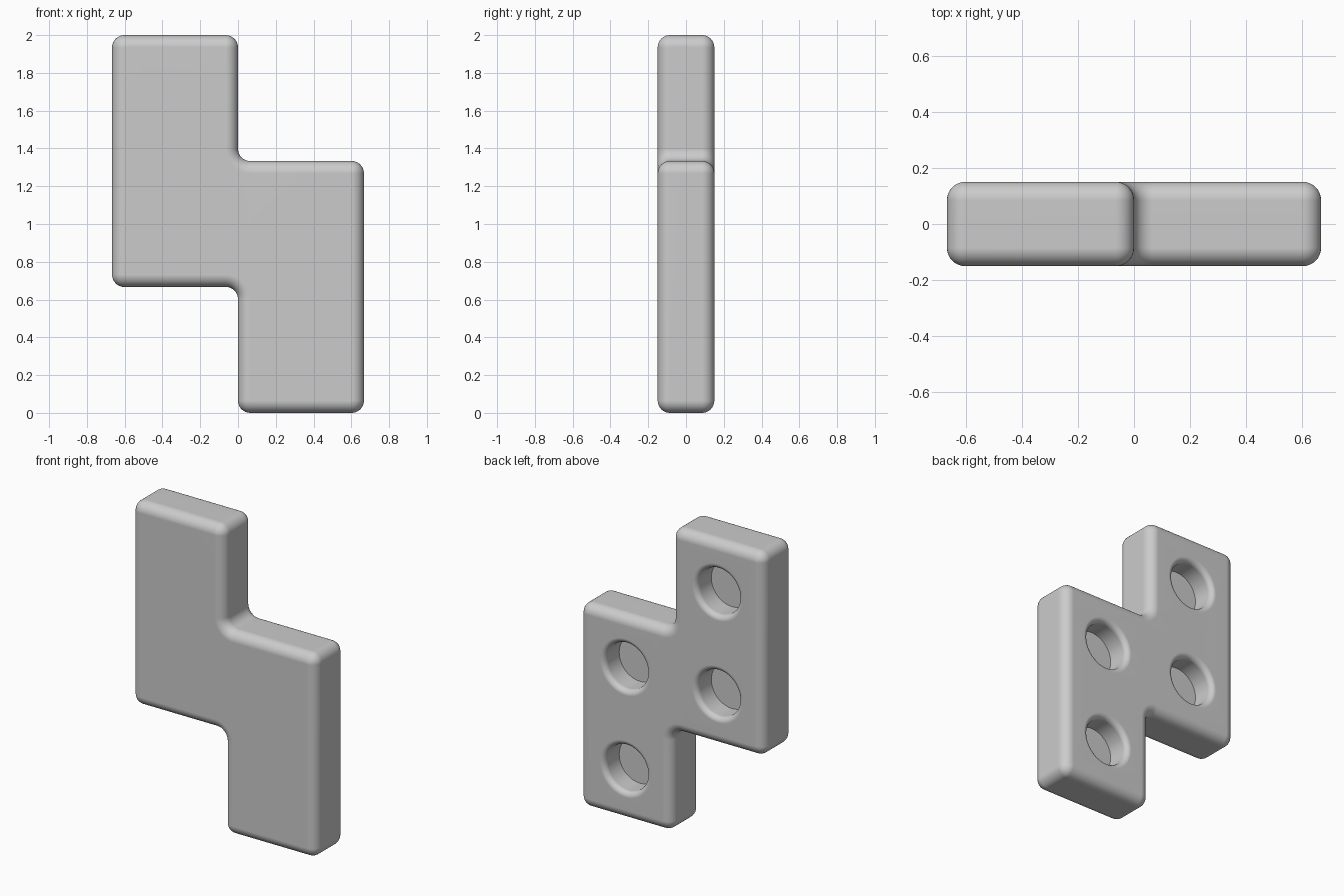
import bpy
import bmesh
from math import sin, cos, pi
from mathutils import Vector

CELL = 2 / 3        # side of one square
HALF = 0.15         # half thickness
R = 0.065           # rounding of the outer edges
HOLE_R = 0.15       # bore of the round sockets
LIP = 0.035         # rounding of the socket rims
DEPTH = 0.15        # socket depth
SEG = 8

cube = bpy.data.objects.get("Cube")
if cube:
    bpy.data.objects.remove(cube)

grey = bpy.data.materials.new("light grey")
grey.use_nodes = True
colour = (0.6, 0.6, 0.6, 1)
grey.diffuse_color = colour
grey.node_tree.nodes["Principled BSDF"].inputs["Base Color"].default_value = colour

# Stepped outline in squares, counter-clockwise in x and z
corners = [Vector(c) * CELL for c in
           [(0, 0), (1, 0), (1, 2), (0, 2), (0, 3), (-1, 3), (-1, 1), (0, 1)]]


def outline(inset, y):
    """Rounded outline moved inward by inset, at depth y."""
    points = []
    for i, p in enumerate(corners):
        d0 = (p - corners[i - 1]).normalized()
        d1 = (corners[(i + 1) % len(corners)] - p).normalized()
        n0, n1 = Vector((-d0.y, d0.x)), Vector((-d1.y, d1.x))
        s = 1 if d0.x * d1.y - d0.y * d1.x > 0 else -1
        centre = p + (n0 + n1) * s * R
        for k in range(SEG + 1):
            t = k / SEG * pi / 2
            q = centre - (n0 * cos(t) + n1 * sin(t)) * s * (R - s * inset)
            points.append((q.x, y, q.y))
    return points


def circle(cx, cz, radius, y, count=48):
    return [(cx + radius * cos(2 * pi * k / count), y,
             cz + radius * sin(2 * pi * k / count)) for k in range(count)]


def loft(bm, rings):
    """Join successive closed rings with quads; return the vertex rings."""
    loops = [[bm.verts.new(p) for p in ring] for ring in rings]
    for a, b in zip(loops, loops[1:]):
        for k in range(len(a)):
            j = (k + 1) % len(a)
            bm.faces.new((a[k], a[j], b[j], b[k]))
    return loops


bm = bmesh.new()

# Rounded outer wall
quarter = [k / SEG * pi / 2 for k in range(SEG + 1)]
steps = [(R * (1 - sin(t)), HALF - R * (1 - cos(t))) for t in quarter]
rings = [outline(o, -y) for o, y in steps]
rings += [outline(o, y) for o, y in reversed(steps)]
loft(bm, rings)

# Four round sockets with soft rims and flat floors, open to the back
for cx, cz in [(-0.5, 2.5), (-0.5, 1.5), (0.5, 1.5), (0.5, 0.5)]:
    x, z = cx * CELL, cz * CELL
    rim = [circle(x, z, HOLE_R + LIP * (1 - sin(t)), HALF - LIP * (1 - cos(t)))
           for t in quarter]
    loops = loft(bm, rim + [circle(x, z, HOLE_R, HALF - DEPTH)])
    bm.faces.new(loops[-1])

# Flat front and back faces
bmesh.ops.remove_doubles(bm, verts=bm.verts, dist=0.0005)
for side in (-HALF, HALF):
    border = [e for e in bm.edges if e.is_boundary
              and all(abs(v.co.y - side) < 0.0005 for v in e.verts)]
    bmesh.ops.triangle_fill(bm, edges=border, use_beauty=True)
bmesh.ops.recalc_face_normals(bm, faces=bm.faces)

mesh = bpy.data.meshes.new("stepped_block")
bm.to_mesh(mesh)
bm.free()
mesh.materials.append(grey)
block = bpy.data.objects.new("stepped_block", mesh)
bpy.context.collection.objects.link(block)

# Smooth rounding with crisp socket floors
bpy.ops.object.select_all(action="DESELECT")
block.select_set(True)
bpy.context.view_layer.objects.active = block
bpy.ops.object.shade_smooth_by_angle(angle=pi / 5)
flat = block.modifiers.new("flat faces", "WEIGHTED_NORMAL")
flat.keep_sharp = True
